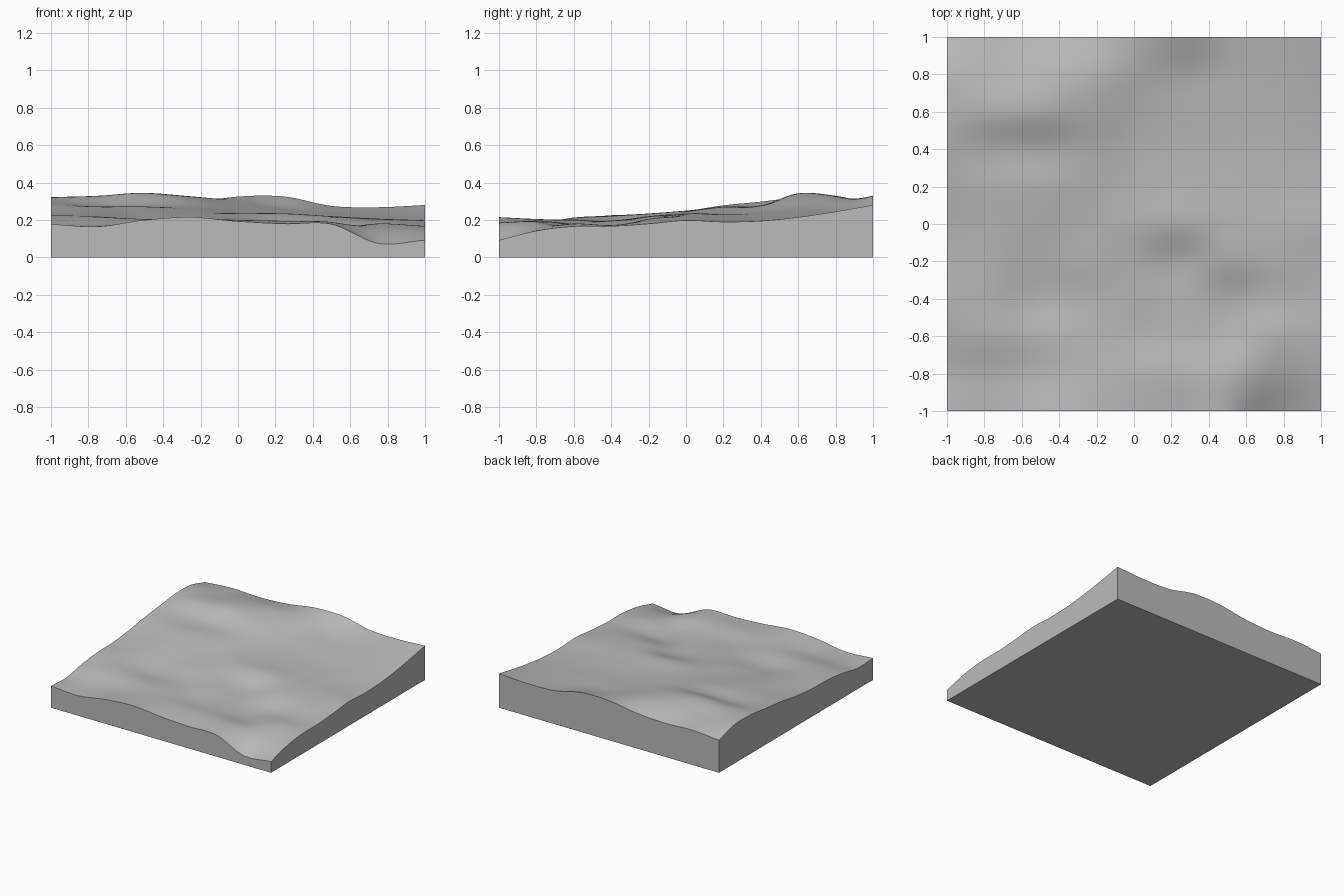
import bpy
import bmesh
import math

# Remove the default cube
default_cube = bpy.data.objects.get("Cube")
if default_cube:
    bpy.data.objects.remove(default_cube, do_unlink=True)

SEGMENTS = 120

# Cross-sections of the ground from front to back, heights in thousandths,
# each running from x = -1 to x = 1 at even spacing
SECTIONS = [
    (178, 165, 200, 215, 193, 180, 178, 75, 92),
    (172, 175, 190, 205, 200, 195, 188, 150, 142),
    (205, 213, 205, 200, 185, 175, 155, 180, 166),
    (225, 220, 190, 195, 195, 170, 155, 172, 167),
    (230, 234, 215, 220, 207, 178, 205, 197, 180),
    (248, 250, 245, 235, 234, 232, 220, 207, 198),
    (278, 270, 270, 255, 235, 228, 215, 200, 190),
    (298, 278, 277, 275, 245, 230, 215, 205, 195),
    (320, 328, 342, 315, 270, 245, 230, 220, 215),
    (318, 312, 328, 325, 300, 265, 245, 240, 245),
    (268, 285, 276, 290, 325, 325, 275, 268, 280),
]


def spline(values, t):
    """Smooth curve through evenly spaced values, with t from 0 to 1."""
    last = len(values) - 1
    position = min(max(t, 0.0), 1.0) * last
    i = min(int(position), last - 1)
    f = position - i
    b, c = values[i], values[i + 1]
    a = values[i - 1] if i > 0 else 2 * b - c
    d = values[i + 2] if i + 2 <= last else 2 * c - b
    bend = 2 * a - 5 * b + 4 * c - d
    twist = 3 * (b - c) + d - a
    return b + 0.5 * f * (c - a + f * (bend + f * twist))


def ground_height(x, y):
    """Loft between the cross-sections."""
    u, v = (x + 1) / 2, (y + 1) / 2
    return spline([spline(row, u) for row in SECTIONS], v) / 1000


def make_material(name, colour):
    material = bpy.data.materials.new(name)
    material.use_nodes = True
    material.diffuse_color = colour
    shader = material.node_tree.nodes["Principled BSDF"]
    shader.inputs["Base Color"].default_value = colour
    return material


# Rolling ground surface
bm = bmesh.new()
bmesh.ops.create_grid(bm, x_segments=SEGMENTS, y_segments=SEGMENTS, size=1)
for vert in bm.verts:
    vert.co.z = ground_height(vert.co.x, vert.co.y)

# Straight side walls, dropped from the rim to the floor
rim = [edge for edge in bm.edges if edge.is_boundary]
walls = bmesh.ops.extrude_edge_only(bm, edges=rim)["geom"]
for item in walls:
    if isinstance(item, bmesh.types.BMVert):
        item.co.z = 0

# Flat underside
floor_edges = [item for item in walls if isinstance(item, bmesh.types.BMEdge)]
bmesh.ops.contextual_create(bm, geom=floor_edges)
bmesh.ops.recalc_face_normals(bm, faces=bm.faces)

mesh = bpy.data.meshes.new("terrain_block")
bm.to_mesh(mesh)
bm.free()
mesh.materials.append(make_material("stone_grey", (0.5, 0.5, 0.5, 1)))

terrain = bpy.data.objects.new("terrain_block", mesh)
bpy.context.collection.objects.link(terrain)

# Smooth ground with a crisp rim
bpy.ops.object.select_all(action="DESELECT")
terrain.select_set(True)
bpy.context.view_layer.objects.active = terrain
bpy.ops.object.shade_smooth_by_angle(angle=math.radians(40))
